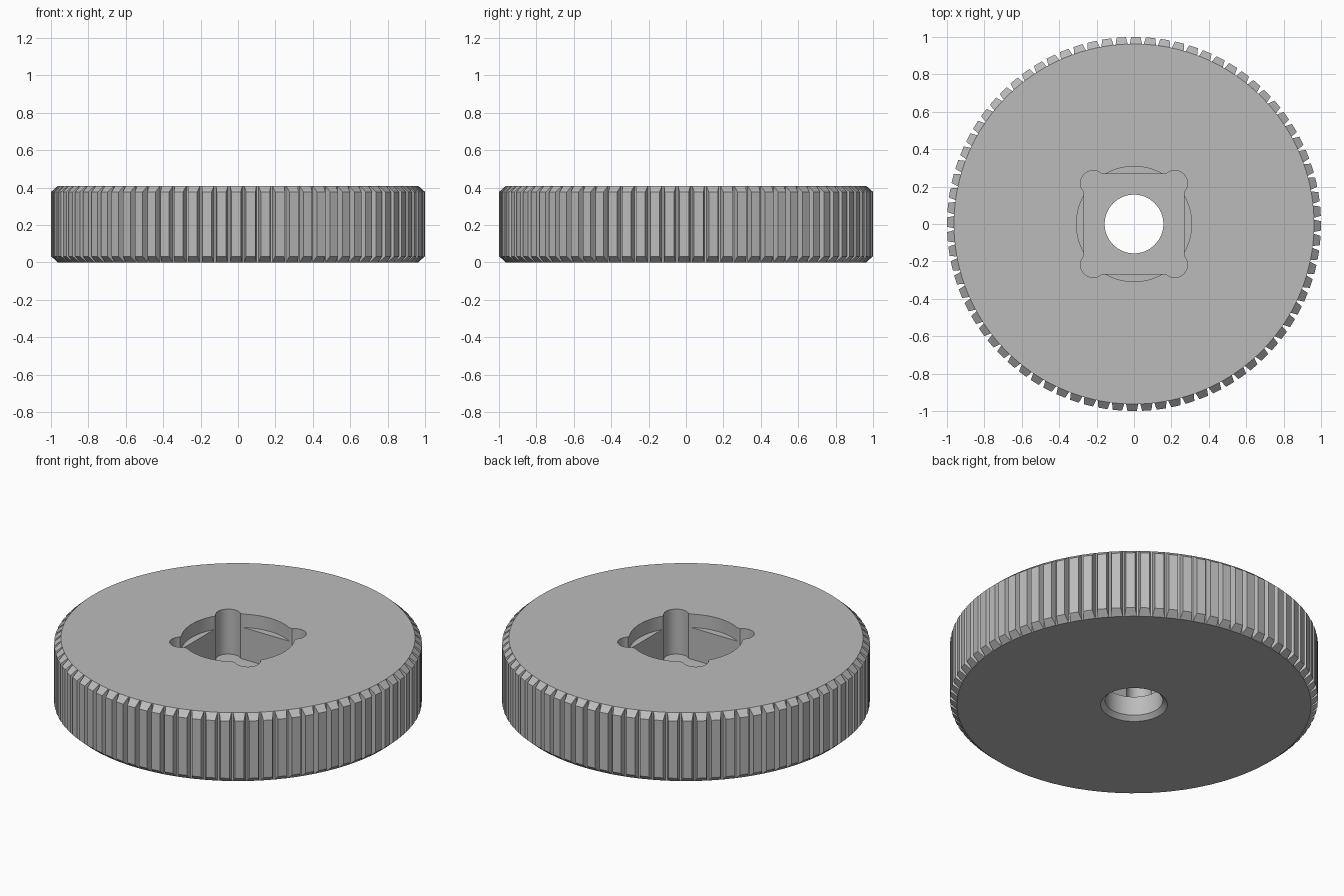
import bpy, bmesh
from math import cos, sin, pi, radians

TEETH = 80
HEIGHT = 0.41
BEVEL = 0.033
ROOT = 0.963

cube = bpy.data.objects.get("Cube")
if cube:
    bpy.data.objects.remove(cube, do_unlink=True)

steel = bpy.data.materials.new("plain_grey")
steel.use_nodes = True
grey = (0.5, 0.5, 0.5, 1)
steel.diffuse_color = grey
steel.node_tree.nodes["Principled BSDF"].inputs["Base Color"].default_value = grey


def finish(bm, name):
    bmesh.ops.recalc_face_normals(bm, faces=bm.faces)
    mesh = bpy.data.meshes.new(name)
    bm.to_mesh(mesh)
    bm.free()
    mesh.materials.append(steel)
    obj = bpy.data.objects.new(name, mesh)
    bpy.context.collection.objects.link(obj)
    return obj


def circle(r, n=64):
    return [(r * cos(2 * pi * i / n), r * sin(2 * pi * i / n)) for i in range(n)]


def loft(name, layers):
    """Closed solid through (outline, z) layers with equal point counts."""
    bm = bmesh.new()
    rings = [[bm.verts.new((x, y, z)) for x, y in pts] for pts, z in layers]
    for a, b in zip(rings, rings[1:]):
        for i in range(len(a)):
            bm.faces.new((a[i - 1], a[i], b[i], b[i - 1]))
    bm.faces.new(rings[0])
    bm.faces.new(rings[-1])
    return finish(bm, name)


# Toothed wheel: each tooth has flat flanks and bevelled ends
bm = bmesh.new()


def polar(r, a, z):
    return bm.verts.new((r * cos(a), r * sin(a), z))


teeth = []
for i in range(TEETH):
    mid = 2 * pi * i / TEETH - 0.01
    low, high = [], []
    for side in (-1, 1):
        base, tip = mid + side * 0.034, mid + side * 0.025
        low += [polar(ROOT, base, 0), polar(1, tip, BEVEL)]
        high += [polar(ROOT, base, HEIGHT), polar(1, tip, HEIGHT - BEVEL)]
    teeth.append((low, high))

for i, (low, high) in enumerate(teeth):
    bl, tl, br, tr = low
    hbl, htl, hbr, htr = high
    bm.faces.new((bl, tl, htl, hbl))      # flank
    bm.faces.new((tr, br, hbr, htr))      # flank
    bm.faces.new((tl, tr, htr, htl))      # tip
    bm.faces.new((bl, br, tr, tl))        # lower bevel
    bm.faces.new((hbl, htl, htr, hbr))    # upper bevel
    prev_low, prev_high = teeth[i - 1]
    bm.faces.new((prev_low[2], bl, hbl, prev_high[2]))  # groove floor
for k in (0, 1):
    bm.faces.new([t[k][j] for t in teeth for j in (0, 2)])
wheel = finish(bm, "toothed_wheel")

# Square socket outline with round corner reliefs
HALF, OFFSET, RELIEF = 0.267, 0.218, 0.068
socket = []
for quarter in range(4):
    turn = quarter * pi / 2
    for s in range(17):
        a = radians(-44 + 178 * s / 16)
        x, y = OFFSET + RELIEF * cos(a), OFFSET + RELIEF * sin(a)
        socket.append((x * cos(turn) - y * sin(turn), x * sin(turn) + y * cos(turn)))

# Cutters: shallow round recess, square socket, through bore with bevelled mouth
cutters = [
    loft("round_recess_cutter", [(circle(0.308, 96), HEIGHT - 0.08), (circle(0.308, 96), 0.6)]),
    loft("socket_cutter", [(socket, 0.14), (socket, 0.6)]),
    loft("bore_cutter", [(circle(0.212), -0.03), (circle(0.157), 0.025), (circle(0.157), 0.6)]),
]
bpy.context.view_layer.objects.active = wheel
for cutter in cutters:
    cutter.hide_render = True
    mod = wheel.modifiers.new(cutter.name, "BOOLEAN")
    mod.operation = "DIFFERENCE"
    mod.solver = "EXACT"
    mod.object = cutter
    bpy.ops.object.modifier_apply(modifier=mod.name)
    bpy.data.objects.remove(cutter, do_unlink=True)

# Smooth the bore, recess and reliefs, keeping edges crisp
bpy.ops.object.select_all(action="DESELECT")
wheel.select_set(True)
bpy.ops.object.shade_smooth_by_angle(angle=radians(20))
